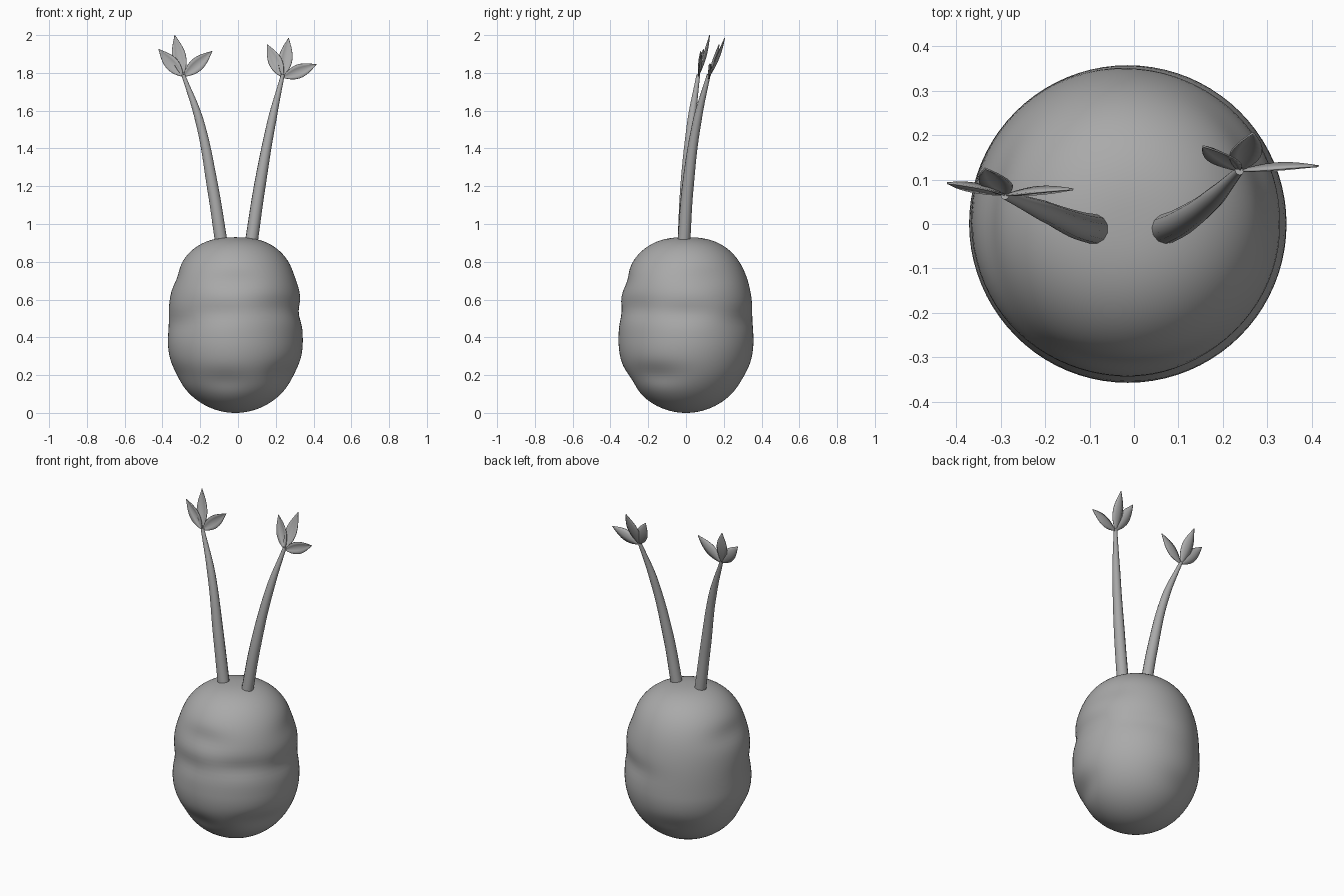
import bpy, bmesh, math
from math import sin, cos, pi, exp
from mathutils import Vector

cube = bpy.data.objects.get("Cube")
if cube:
    bpy.data.objects.remove(cube, do_unlink=True)

grey = bpy.data.materials.new("plain grey")
grey.use_nodes = True
colour = (0.4, 0.4, 0.4, 1)
grey.diffuse_color = colour
grey.node_tree.nodes["Principled BSDF"].inputs["Base Color"].default_value = colour


def add_mesh(name, bm):
    mesh = bpy.data.meshes.new(name)
    bm.to_mesh(mesh)
    bm.free()
    mesh.materials.append(grey)
    obj = bpy.data.objects.new(name, mesh)
    bpy.context.collection.objects.link(obj)
    for face in mesh.polygons:
        face.use_smooth = True
    return obj


# Lumpy root: a blunt egg with broad shallow dents (angle in degrees, height, depth)
DENTS = [(-90, 0.70, 0.016), (-105, 0.53, 0.014), (-50, 0.55, 0.016),
         (0, 0.53, 0.018), (175, 0.72, 0.014), (-150, 0.48, 0.012),
         (20, 0.72, 0.010), (60, 0.50, 0.014), (-100, 0.17, 0.018),
         (-30, 0.20, 0.022), (110, 0.18, 0.010), (-160, 0.20, 0.010)]
MIDDLE, RADIUS = 0.38, 0.357


def root_point(p):
    t = min(abs(p.z), 1)
    if p.z > 0:
        z, r = MIDDLE + 0.55 * t, (1 - t ** 3) ** 0.4
    else:
        z, r = MIDDLE * (1 - t), (1 - t * t) ** 0.5
    angle = math.atan2(p.y, p.x)
    dent = 0
    for deg, height, depth in DENTS:
        turn = (angle - math.radians(deg) + pi) % (2 * pi) - pi
        dent += depth * exp(-(turn / 0.5) ** 2 - ((z - height) / 0.06) ** 2)
    r = max(r * RADIUS - dent * min(1, r * 1.5), 0)
    return Vector((r * cos(angle) - 0.014, r * sin(angle), z))


bm = bmesh.new()
bmesh.ops.create_uvsphere(bm, u_segments=80, v_segments=64, radius=1)
for v in bm.verts:
    v.co = root_point(v.co)
add_mesh("root_body", bm)


# Tapering stalks
def add_stalk(name, points):
    curve = bpy.data.curves.new(name, 'CURVE')
    curve.dimensions = '3D'
    curve.bevel_depth = 1
    curve.bevel_resolution = 4
    curve.use_fill_caps = True
    curve.materials.append(grey)
    spline = curve.splines.new('BEZIER')
    spline.bezier_points.add(len(points) - 1)
    for bp, (x, y, z, r) in zip(spline.bezier_points, points):
        bp.co = (x, y, z)
        bp.radius = r
        bp.handle_left_type = bp.handle_right_type = 'AUTO'
    obj = bpy.data.objects.new(name, curve)
    bpy.context.collection.objects.link(obj)
    bpy.ops.object.select_all(action='DESELECT')
    obj.select_set(True)
    bpy.context.view_layer.objects.active = obj
    bpy.ops.object.convert(target='MESH')
    bpy.ops.object.shade_smooth_by_angle(angle=math.radians(50))


add_stalk("right_stalk", [(-0.088, -0.012, 0.90, 0.034), (-0.135, 0, 1.2, 0.031),
                          (-0.205, 0.03, 1.55, 0.023), (-0.29, 0.065, 1.79, 0.010)])
add_stalk("left_stalk", [(0.07, -0.012, 0.90, 0.034), (0.115, 0.01, 1.2, 0.031),
                         (0.18, 0.06, 1.55, 0.023), (0.237, 0.12, 1.79, 0.010)])


# Pointed leaves, folded along the midrib
def add_leaf(name, base, tip, half_width):
    base, tip = Vector(base), Vector(tip)
    along = tip - base
    side = along.cross(Vector((0, -1, 0))).normalized()
    front = side.cross(along).normalized()
    if front.y > 0:
        front.negate()
    bm = bmesh.new()
    rows, across = 10, (-1, -0.5, 0, 0.5, 1)
    grid = []
    for i in range(rows + 1):
        s = i / rows
        w = half_width * max(sin(pi * s ** 0.9), 0.02)
        grid.append([bm.verts.new(base + along * s + side * (w * u)
                                  + front * (0.4 * w * abs(u) - 0.012 * sin(pi * s)))
                     for u in across])
    for low, high in zip(grid, grid[1:]):
        for j in range(len(across) - 1):
            bm.faces.new((low[j], low[j + 1], high[j + 1], high[j]))
    obj = add_mesh(name, bm)
    thick = obj.modifiers.new("thickness", 'SOLIDIFY')
    thick.thickness = 0.004
    thick.offset = 0


CLUSTERS = {
    "right": ((-0.29, 0.065, 1.78),
              [(-0.42, 0.092, 1.925), (-0.335, 0.125, 2.0), (-0.137, 0.078, 1.915)]),
    "left": ((0.237, 0.12, 1.775),
             [(0.155, 0.175, 1.95), (0.268, 0.205, 1.985), (0.415, 0.13, 1.845)]),
}
for side_name, (base, tips) in CLUSTERS.items():
    for label, tip in zip(("first", "middle", "last"), tips):
        add_leaf(f"{side_name}_{label}_leaf", base, tip, 0.036)
